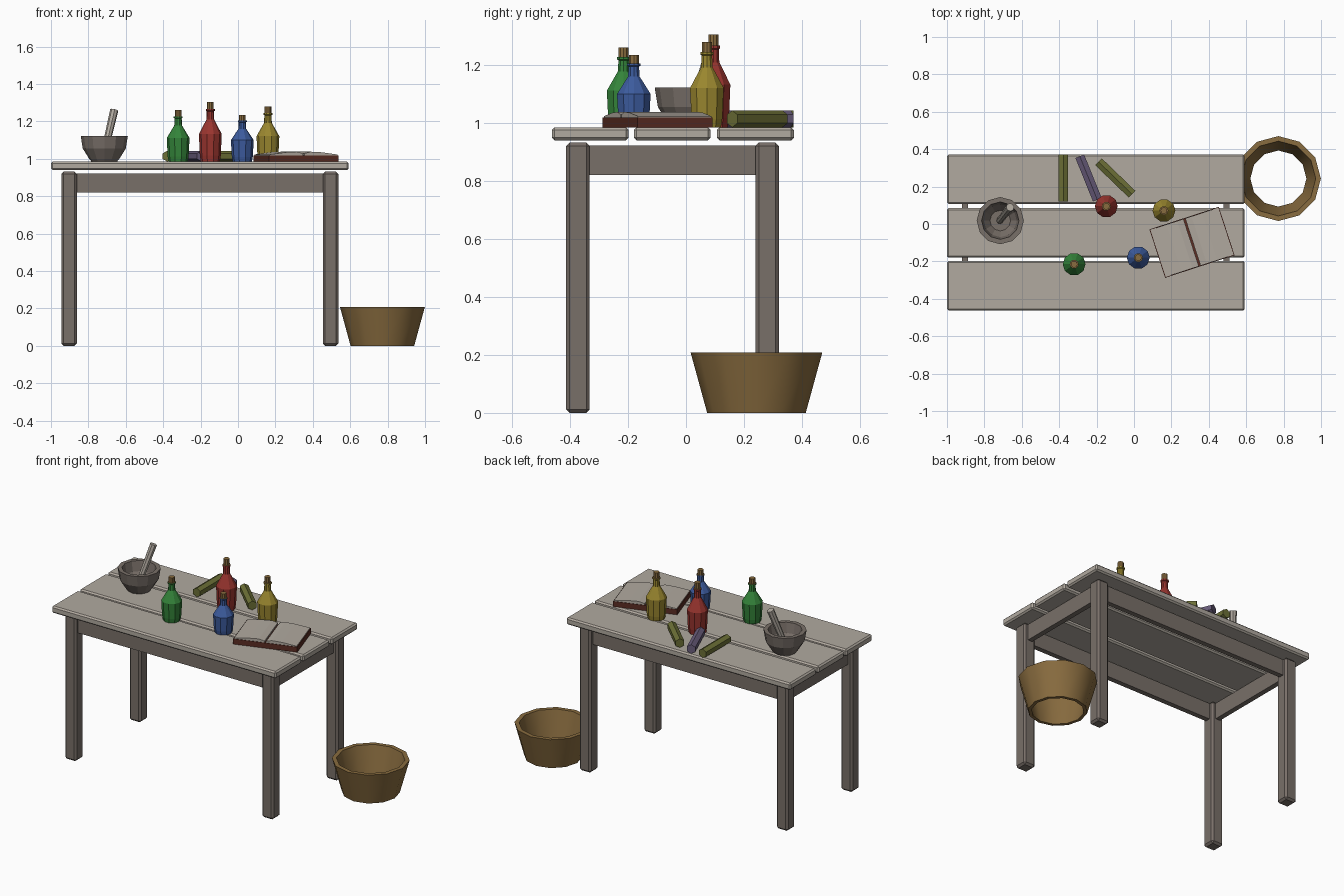
import bpy, bmesh, math
from mathutils import Vector

cube = bpy.data.objects.get("Cube")
if cube:
    bpy.data.objects.remove(cube, do_unlink=True)


def material(name, *rgb):
    m = bpy.data.materials.new(name)
    m.use_nodes = True
    m.diffuse_color = (*rgb, 1)
    m.node_tree.nodes["Principled BSDF"].inputs["Base Color"].default_value = (*rgb, 1)
    return m


PALE = material("pale wood", .44, .40, .35)
DARK = material("grey brown wood", .19, .16, .14)
WICKER = material("wicker and cork", .25, .15, .05)
GREEN = material("green glass", .034, .23, .042)
RED = material("red glass", .32, .035, .028)
BLUE = material("blue glass", .045, .105, .34)
YELLOW = material("yellow glass", .32, .24, .028)
PURPLE = material("purple cloth", .14, .107, .195)
OLIVE = material("olive cloth", .15, .16, .037)
LEATHER = material("dark red leather", .1, .025, .016)


def finish(bm, name, mats, loc=(0, 0, 0), turn=0):
    bmesh.ops.recalc_face_normals(bm, faces=bm.faces)
    mesh = bpy.data.meshes.new(name)
    bm.to_mesh(mesh)
    bm.free()
    for m in mats:
        mesh.materials.append(m)
    ob = bpy.data.objects.new(name, mesh)
    ob.location = loc
    ob.rotation_euler.z = math.radians(turn)
    bpy.context.collection.objects.link(ob)
    return ob


def box(name, mat, lo, hi, bevel=0.0):
    bm = bmesh.new()
    bmesh.ops.create_cube(bm, size=1)
    lo, hi = Vector(lo), Vector(hi)
    for v in bm.verts:
        v.co = v.co * (hi - lo)
    ob = finish(bm, name, [mat], (lo + hi) / 2)
    if bevel:
        mod = ob.modifiers.new("bevel", "BEVEL")
        mod.width, mod.segments = bevel, 1
    return ob


def lathe(name, mats, loc, profile, sides, split=None):
    """Turn (radius, height) points; faces above split get the second material."""
    bm = bmesh.new()
    pts = [bm.verts.new((r, 0, z)) for r, z in profile]
    edges = [bm.edges.new(pair) for pair in zip(pts, pts[1:])]
    bmesh.ops.spin(bm, geom=pts + edges, cent=(0, 0, 0), axis=(0, 0, 1),
                   angle=math.tau, steps=sides)
    bmesh.ops.remove_doubles(bm, verts=bm.verts, dist=.0001)
    for f in bm.faces:
        if split and f.calc_center_median().z > split:
            f.material_index = 1
    return finish(bm, name, mats, loc)


def prism(name, mat, outline, length, loc, turn):
    """Extrude an x-z outline along y."""
    bm = bmesh.new()
    face = bm.faces.new([bm.verts.new((x, -length / 2, z)) for x, z in outline])
    out = bmesh.ops.extrude_face_region(bm, geom=[face])
    moved = [g for g in out["geom"] if isinstance(g, bmesh.types.BMVert)]
    bmesh.ops.translate(bm, verts=moved, vec=(0, length, 0))
    return finish(bm, name, [mat], loc, turn)


TOP = .985

# Table top
for name, y in (("front", -.463), ("middle", -.18), ("back", .107)):
    box(name + "_plank", PALE, (-1, y, .94), (.592, y + .265, TOP), .009)

# Legs and aprons
LEG_X, LEG_Y = (-.903, .495), (-.373, .28)
for side, x in zip(("right", "left"), LEG_X):
    for end, y in zip(("front", "back"), LEG_Y):
        box(f"{end}_{side}_leg", DARK, (x - .041, y - .041, 0), (x + .041, y + .041, .932), .012)
    box(side + "_apron", DARK, (x - .016, LEG_Y[0], .82), (x + .016, LEG_Y[1], .922))
for end, y in zip(("front", "back"), LEG_Y):
    box(end + "_apron", DARK, (LEG_X[0], y - .016, .82), (LEG_X[1], y + .016, .922))

# Open-bottomed basket
basket = lathe("basket", [WICKER], (.772, .243, 0),
               [(.17, 0), (.227, .208), (.2, .208), (.15, 0), (.17, 0)], 12)
bpy.ops.object.select_all(action="DESELECT")
basket.select_set(True)
bpy.context.view_layer.objects.active = basket
bpy.ops.object.shade_smooth_by_angle(angle=math.radians(35))

# Mortar bowl and pestle
lathe("mortar_bowl", [DARK], (-.715, .018, TOP),
      [(0, 0), (.068, 0), (.08, .014), (.115, .07), (.126, .138),
       (.1, .138), (.088, .075), (.055, .03), (0, .03)], 12)
foot, tip = Vector((-.718, .018, 1.02)), Vector((-.662, .09, 1.26))
pestle = lathe("pestle", [PALE], foot,
               [(0, 0), (.018, 0), (.022, (tip - foot).length), (0, (tip - foot).length)], 8)
pestle.rotation_euler = (tip - foot).to_track_quat("Z", "Y").to_euler()

# Corked bottles, one shape stretched to each height
SHAPE = [(0, 0), (.051, 0), (.056, .1), (.061, .46), (.033, .63), (.021, .7), (.019, .84),
         (.024, .85), (.024, .88), (.018, .881), (.018, 1), (0, 1)]
for name, glass, x, y, h in (("green", GREEN, -.32, -.215, .275), ("red", RED, -.148, .095, .32),
                             ("blue", BLUE, .023, -.18, .25), ("yellow", YELLOW, .16, .072, .295)):
    lathe(name + "_bottle", [glass, WICKER], (x, y, TOP), [(r, t * h) for r, t in SHAPE],
          10, h * .8804)

# Six-sided rolls
HEX = [(.029 * math.sin(i * math.tau / 6), .029 * math.cos(i * math.tau / 6)) for i in range(6)]
for name, mat, x, turn in (("straight", OLIVE, -.378, 0), ("purple", PURPLE, -.243, 22),
                           ("slanted", OLIVE, -.1, 46)):
    prism(name + "_roll", mat, HEX, .25, (x, .246, TOP + .029), turn)

# Open book
BOOK = (.31, -.098, TOP)
prism("book_cover", LEATHER, [(-.195, 0), (.195, 0), (.195, .034), (-.195, .034)], .272, BOOK, 18)
for name, s in (("left", 1), ("right", -1)):
    pages = [(.005, .03), (.191, .03), (.191, .038), (.1, .05), (.04, .053), (.005, .044)]
    prism(name + "_pages", PALE, [(s * x, z) for x, z in pages], .266, BOOK, 18)
